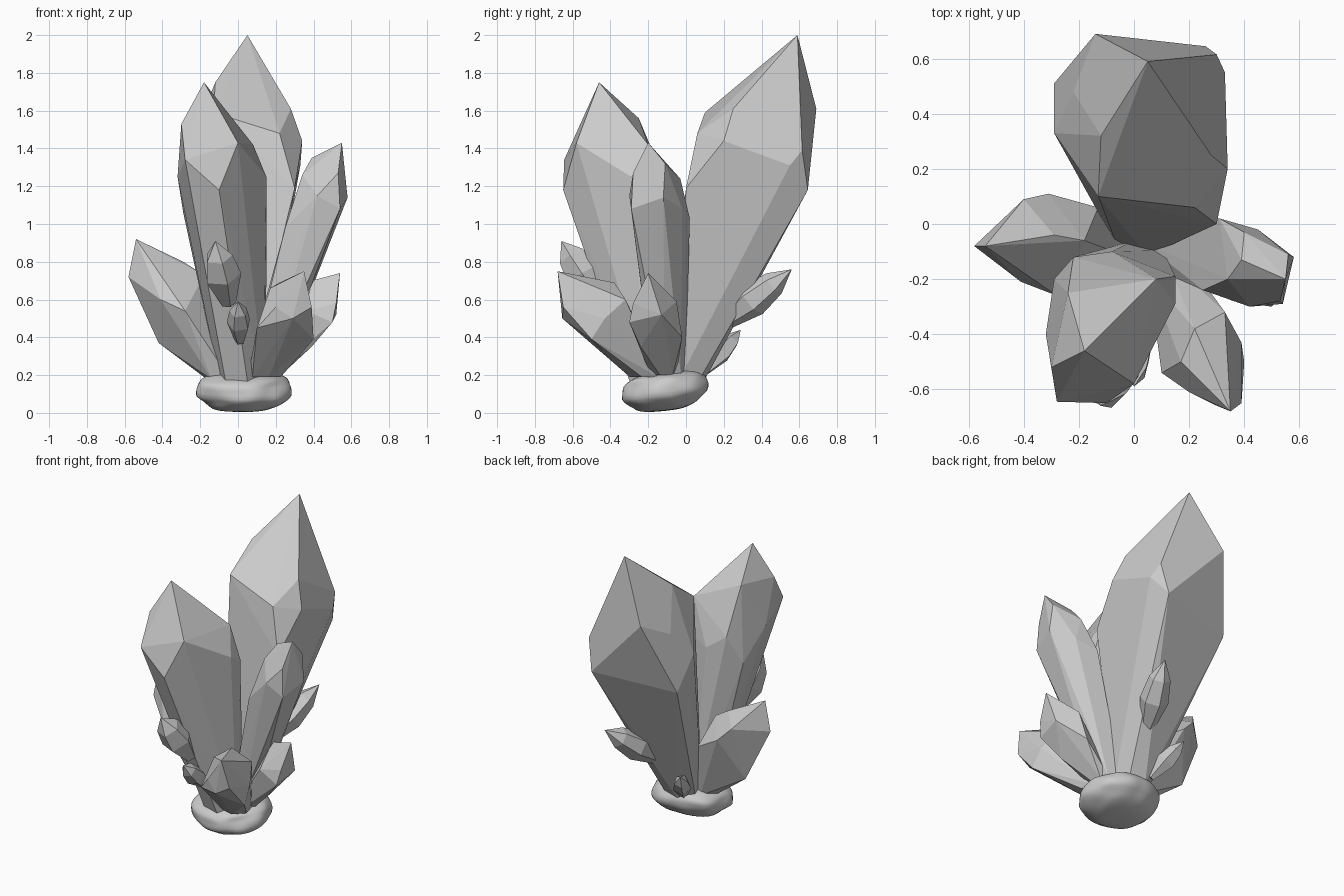
import bpy, bmesh, math
from mathutils import Vector, noise


def finish(name, bm, smooth=False):
    bmesh.ops.recalc_face_normals(bm, faces=bm.faces)
    me = bpy.data.meshes.new(name)
    bm.to_mesh(me)
    bm.free()
    for p in me.polygons:
        p.use_smooth = smooth
    ob = bpy.data.objects.new(name, me)
    bpy.context.collection.objects.link(ob)
    return ob


def hull(name, pts):
    bm = bmesh.new()
    for p in pts:
        bm.verts.new(p)
    bmesh.ops.convex_hull(bm, input=bm.verts[:])
    bmesh.ops.delete(bm, geom=[v for v in bm.verts if not v.link_faces], context='VERTS')
    bmesh.ops.dissolve_limit(bm, angle_limit=math.radians(3), verts=bm.verts[:], edges=bm.edges[:])
    return finish(name, bm)


def ring(center, axis, r, n=6, turn=0.0):
    side = axis.orthogonal().normalized()
    up = axis.cross(side)
    return [center + r * (math.cos(a) * side + math.sin(a) * up)
            for a in (turn + 2 * math.pi * i / n for i in range(n))]


def crystal(name, base, r, tip, corners):
    """Faceted crystal: small root ring, cut shoulder corners, one tip."""
    return hull(name, ring(Vector(base), Vector((0, 0, 1)), r) + [Vector(tip)] + [Vector(c) for c in corners])


def shard(name, base, tip, r, turn=0.0, n=5):
    """Small shard: slim root, wide middle, pointed end."""
    b, t = Vector(base), Vector(tip)
    ax = (t - b).normalized()
    pts = ring(b, ax, r * 0.4, n, turn) + [t]
    pts += ring(b.lerp(t, 0.45), ax, r, n, turn)
    pts += ring(b.lerp(t, 0.75), ax, r * 0.75, n, turn)
    return hull(name, pts)


# Large crystals
crystal("back_crystal", (0.02, -0.01, 0.17), 0.11, (0.05, 0.59, 2.0), [
    (0.28, 0.25, 1.61), (0.22, 0.06, 1.48), (-0.13, 0.10, 1.59), (-0.12, 0.32, 1.75),
    (-0.14, 0.69, 1.61), (0.30, 0.615, 1.39), (0.33, 0.55, 1.31), (0.34, 0.20, 1.44),
    (0.30, 0.0, 1.19), (0.26, 0.645, 1.18), (-0.22, 0.48, 1.50), (-0.29, 0.51, 1.13),
    (-0.29, 0.33, 1.33)])
crystal("front_crystal", (0.02, -0.18, 0.16), 0.12, (-0.18, -0.46, 1.75), [
    (0.0, -0.58, 1.43), (-0.10, -0.65, 1.18), (-0.28, -0.645, 1.34), (-0.30, -0.52, 1.53),
    (-0.32, -0.40, 1.25), (-0.29, -0.20, 1.06), (-0.24, -0.25, 1.56), (0.08, -0.20, 1.42),
    (0.15, -0.29, 1.25), (-0.22, -0.12, 1.25), (-0.08, -0.10, 1.15), (0.15, -0.19, 1.20),
    (0.15, -0.20, 0.68)])

# Medium crystals around the sides
crystal("right_crystal", (0.12, -0.09, 0.19), 0.09, (0.55, -0.20, 1.43), [
    (0.39, -0.13, 1.35), (0.40, -0.03, 1.24), (0.34, -0.20, 1.26), (0.53, -0.28, 1.27),
    (0.56, -0.11, 1.32), (0.58, -0.12, 1.14), (0.45, -0.02, 1.08), (0.31, 0.02, 1.03),
    (0.54, -0.29, 1.08), (0.42, -0.30, 1.15), (0.25, -0.24, 0.98)])
crystal("left_crystal", (-0.07, -0.11, 0.18), 0.10, (-0.54, -0.08, 0.92), [
    (-0.40, 0.09, 0.75), (-0.31, 0.11, 0.66), (-0.29, -0.04, 0.80), (-0.18, -0.06, 0.73),
    (-0.41, -0.21, 0.60), (-0.28, -0.26, 0.54), (-0.58, -0.08, 0.72), (-0.13, 0.06, 0.55),
    (-0.42, -0.04, 0.37)])
crystal("front_right_crystal", (0.14, -0.21, 0.19), 0.09, (0.35, -0.68, 0.75), [
    (0.39, -0.65, 0.56), (0.29, -0.655, 0.50), (0.20, -0.61, 0.56), (0.10, -0.54, 0.45),
    (0.17, -0.50, 0.66), (0.22, -0.38, 0.69), (0.33, -0.32, 0.60), (0.39, -0.43, 0.50),
    (0.40, -0.50, 0.39)])
crystal("low_right_crystal", (0.16, -0.12, 0.20), 0.07, (0.54, -0.20, 0.74), [
    (0.39, -0.19, 0.70), (0.40, -0.05, 0.59), (0.52, -0.13, 0.52), (0.52, -0.28, 0.58),
    (0.50, -0.30, 0.48), (0.36, -0.28, 0.54), (0.36, -0.02, 0.40), (0.39, -0.24, 0.35)])

# Small shards growing from the two large crystals
shard("front_upper_shard", (-0.05, -0.44, 0.58), (-0.12, -0.66, 0.91), 0.10, 0.3)
shard("front_lower_shard", (0.01, -0.37, 0.38), (0.0, -0.59, 0.59), 0.065, 0.2)
shard("back_upper_shard", (0.06, 0.18, 0.46), (0.22, 0.56, 0.76), 0.09, 0.4, 6)
shard("back_lower_shard", (-0.05, 0.10, 0.22), (-0.16, 0.29, 0.44), 0.06, 0.1)

# Lumpy rounded root stone: boxy pebble, fuller above, tucked in below
bm = bmesh.new()
bmesh.ops.create_icosphere(bm, subdivisions=4, radius=1)
for v in bm.verts:
    d = v.co.copy()
    k = 1 + 0.10 * noise.noise(d * 1.7 + Vector((3, 1, 2)))
    h = math.copysign(abs(d.z) ** 0.8, d.z)
    wide = max(math.hypot(d.x, d.y), 1e-6)
    s = (wide ** 0.55) / wide * k * (1 + 0.22 * min(h + 0.2, 0.0))
    s *= 1 + 0.06 * abs(2 * d.x * d.y)
    y = d.y * 0.22 * s
    v.co = (0.03 + d.x * 0.24 * s, -0.11 + y,
            max(0.0, 0.115 + 0.105 * h * (1 + 0.5 * (k - 1)) + 0.11 * y))
finish("root_stone", bm, True)
